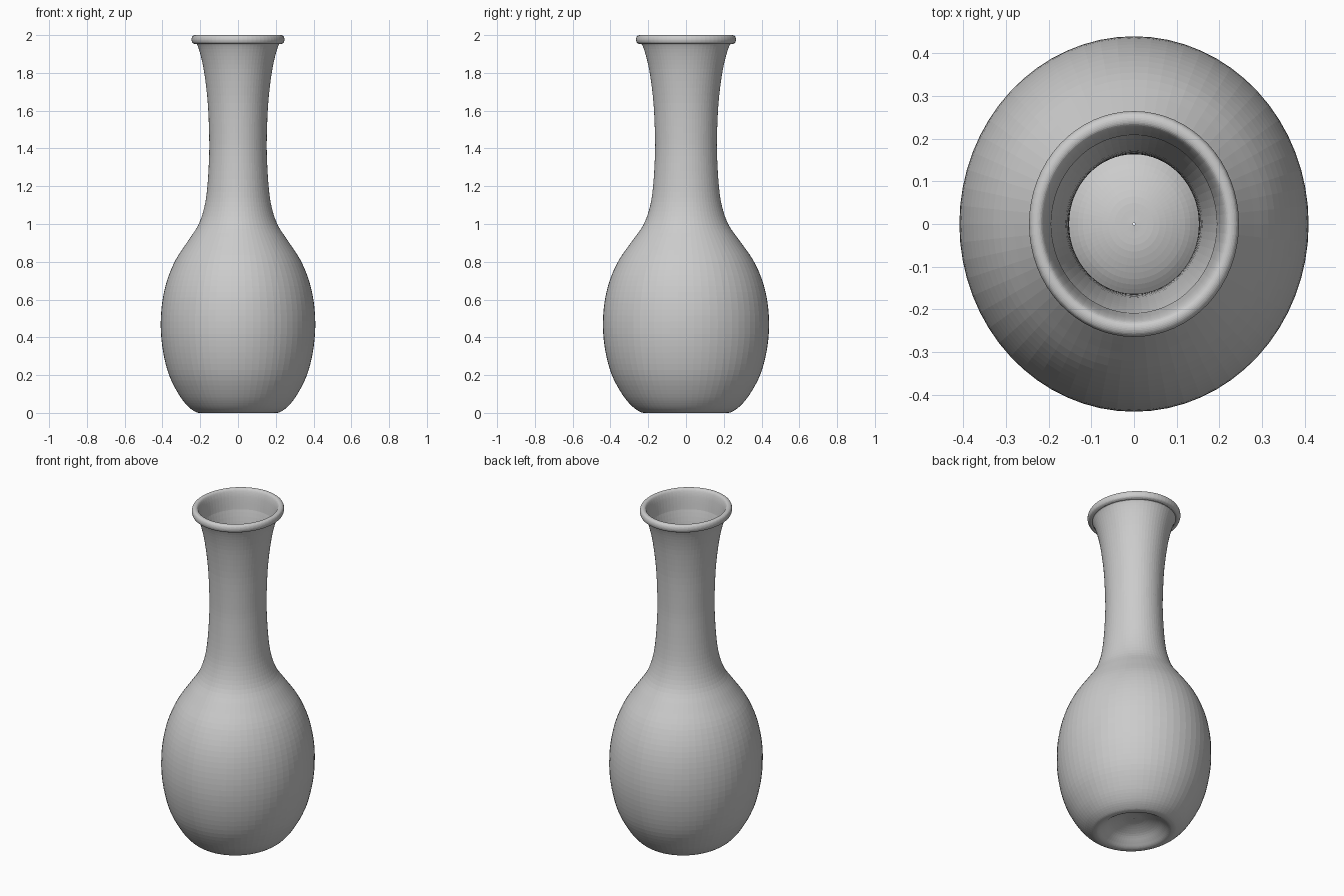
import bpy
import bmesh
import math
from mathutils import Matrix, Vector

if "Cube" in bpy.data.objects:
    bpy.data.objects.remove(bpy.data.objects["Cube"], do_unlink=True)

SEGMENTS = 64
DEPTH_RATIO = 1.075  # the cross-section is slightly oval


def smooth_path(points, steps):
    """Catmull-Rom curve through (radius, height) points."""
    pts = [Vector((r, 0, z)) for r, z in points]
    pts = [2 * pts[0] - pts[1]] + pts + [2 * pts[-1] - pts[-2]]
    path = []
    for a, b, c, d in zip(pts, pts[1:], pts[2:], pts[3:]):
        for i in range(steps):
            t = i / steps
            path.append(0.5 * (2 * b + (c - a) * t
                               + (2 * a - 5 * b + 4 * c - d) * t ** 2
                               + (3 * b - a - 3 * c + d) * t ** 3))
    return path + [pts[-2]]


def lathe(name, path):
    """Spin a profile about z into an oval open shell."""
    bm = bmesh.new()
    verts = [bm.verts.new(p) for p in path]
    edges = [bm.edges.new(pair) for pair in zip(verts, verts[1:])]
    bmesh.ops.spin(bm, geom=verts + edges, cent=(0, 0, 0), axis=(0, 0, 1),
                   angle=math.tau, steps=SEGMENTS, use_merge=True)
    bmesh.ops.remove_doubles(bm, verts=bm.verts, dist=0.0001)
    # Point the widest part of the shell outward
    bm.normal_update()
    widest = max(bm.faces, key=lambda f: f.calc_center_median().xy.length)
    if widest.normal.dot(widest.calc_center_median()) < 0:
        bmesh.ops.reverse_faces(bm, faces=bm.faces)
    bm.transform(Matrix.Diagonal((1, DEPTH_RATIO, 1, 1)))
    mesh = bpy.data.meshes.new(name)
    bm.to_mesh(mesh)
    bm.free()
    obj = bpy.data.objects.new(name, mesh)
    bpy.context.collection.objects.link(obj)
    return obj


# Hollowed underside and foot ring
base = [(0.003, 0.08), (0.06, 0.075), (0.12, 0.052), (0.16, 0.022),
        (0.185, 0.004), (0.205, 0), (0.23, 0.008)]
# Belly, shoulder and flared neck
body = [(0.27, 0.04), (0.315, 0.1), (0.365, 0.2), (0.396, 0.32),
        (0.409, 0.45), (0.402, 0.58), (0.376, 0.7), (0.33, 0.81),
        (0.265, 0.91), (0.21, 0.995), (0.178, 1.09), (0.162, 1.2),
        (0.153, 1.36), (0.153, 1.48), (0.16, 1.64), (0.177, 1.79),
        (0.197, 1.89), (0.217, 1.95)]
# Rolled rim and its inner lip, which meets the neck wall
rim = [(0.23, 1.953), (0.242, 1.961), (0.246, 1.978), (0.241, 1.994),
       (0.228, 2.0), (0.215, 1.994), (0.206, 1.97), (0.2, 1.935),
       (0.194, 1.885)]

lathe("vase", smooth_path(base + body + rim, 4))
